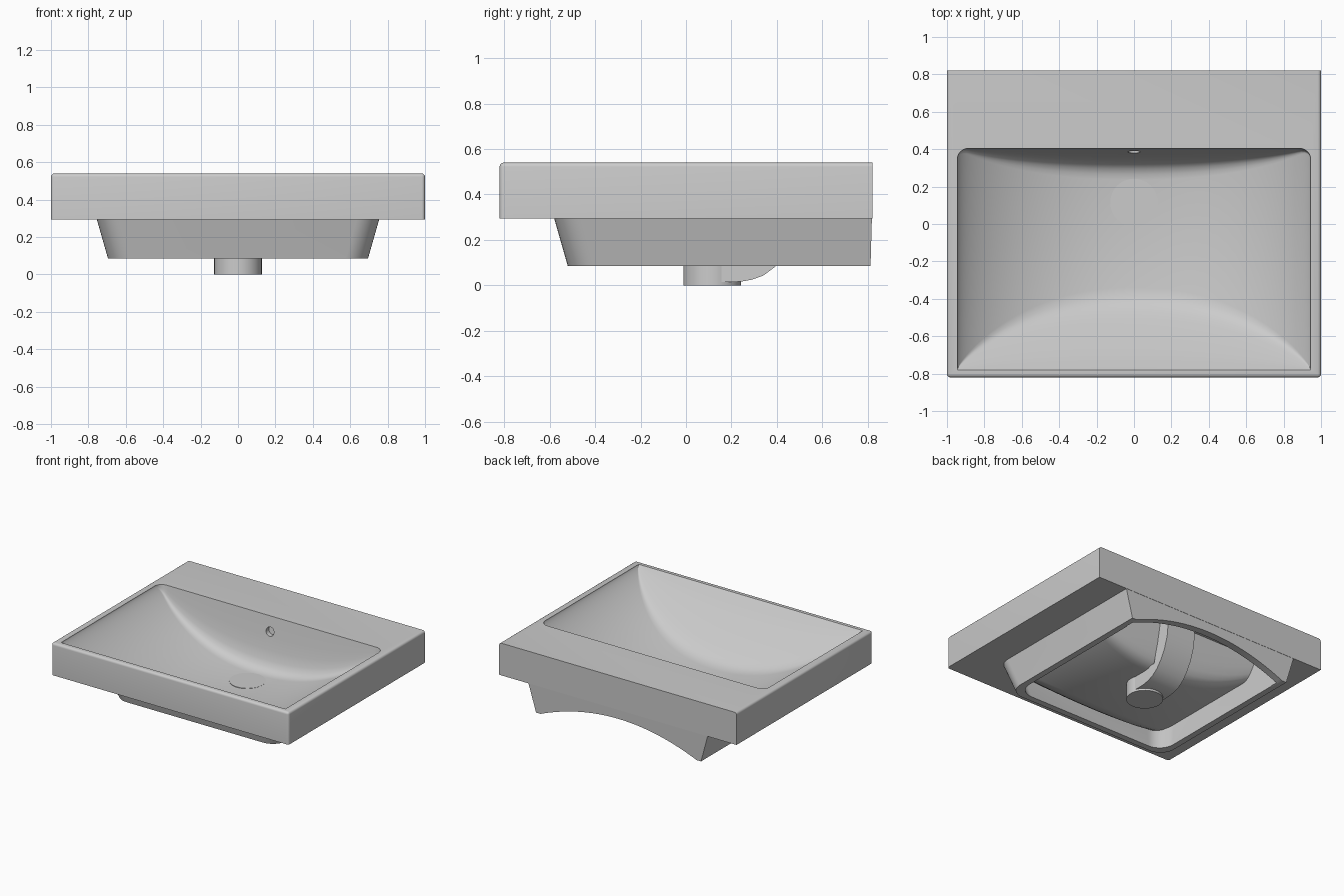
import bpy, bmesh, math

if "Cube" in bpy.data.objects:
    bpy.data.objects.remove(bpy.data.objects["Cube"], do_unlink=True)

ceramic = bpy.data.materials.new("light_grey_ceramic")
ceramic.use_nodes = True
ceramic.diffuse_color = (0.6, 0.6, 0.6, 1)
ceramic.node_tree.nodes["Principled BSDF"].inputs["Base Color"].default_value = (0.6, 0.6, 0.6, 1)

RIM = 0.54       # height of the top surface
UNDER = 0.295    # underside of the slab


def make_object(name, bm):
    bmesh.ops.recalc_face_normals(bm, faces=bm.faces)
    mesh = bpy.data.meshes.new(name)
    bm.to_mesh(mesh)
    bm.free()
    mesh.materials.append(ceramic)
    obj = bpy.data.objects.new(name, mesh)
    bpy.context.collection.objects.link(obj)
    return obj


def loft(name, rings):
    """Closed solid through a list of rings with equal point counts."""
    bm = bmesh.new()
    loops = [[bm.verts.new(p) for p in ring] for ring in rings]
    for a, b in zip(loops, loops[1:]):
        for i in range(len(a)):
            j = (i + 1) % len(a)
            bm.faces.new((a[i], a[j], b[j], b[i]))
    bm.faces.new(loops[0])
    bm.faces.new(loops[-1])
    return make_object(name, bm)


def cylinder(name, radius, start, end):
    """Round bar along z or y between two points."""
    along_y = start[1] != end[1]
    rings = []
    for c in (start, end):
        ring = []
        for i in range(48):
            a = math.tau * i / 48
            u, v = radius * math.cos(a), radius * math.sin(a)
            ring.append((c[0] + u, c[1], c[2] + v) if along_y else (c[0] + u, c[1] + v, c[2]))
        rings.append(ring)
    return loft(name, rings)


def activate(obj):
    bpy.ops.object.select_all(action="DESELECT")
    obj.select_set(True)
    bpy.context.view_layer.objects.active = obj


def combine(target, tool, operation):
    tool.hide_render = True
    mod = target.modifiers.new("combine", "BOOLEAN")
    mod.operation, mod.solver, mod.object = operation, "EXACT", tool
    activate(target)
    bpy.ops.object.modifier_apply(modifier=mod.name)
    bpy.data.objects.remove(tool, do_unlink=True)


def smooth(obj):
    activate(obj)
    bpy.ops.object.shade_smooth_by_angle(angle=math.radians(25))


# Bowl cross-section: (run, depth) fractions for the front slope and back wall
FRONT = [(0, 0), (.12, .15), (.25, .3), (.5, .56), (.7, .76), (.82, .87), (.92, .94), (1.02, .98), (1.15, 1)]
BACK = [(1.7, 1), (1.4, .99), (1.1, .96), (.85, .9), (.65, .8), (.45, .62), (.25, .36), (0, 0)]


def bowl(name, half, front, back, depth, top, lid):
    """Trough-shaped solid, deepest along its middle, with rounded back corners."""
    rings, count, r = [], 48, 0.06
    for i in range(count + 1):
        x = half * math.sin(math.pi * (i / count - 0.5))
        u = min(1, abs(x) / half)
        d = depth * max(0, 1 - u ** 2.2) ** 0.8 + 0.003
        dx = max(0, abs(x) - (half - r))
        yb = back - r + math.sqrt(max(0, r * r - dx * dx))
        ring = [(x, front + d * s, top - d * t) for s, t in FRONT]
        ring += [(x, yb - 0.26 * d * s, top - d * t) for s, t in BACK]
        ring += [(x, yb, lid), (x, front, lid)]
        rings.append(ring)
    return loft(name, rings)


def outline(half, front, back, z, r=0.12):
    """Plan of the skirt: square at the back, rounded front corners."""
    pts = [(half, back, z), (-half, back, z)]
    for side, first in ((-1, 180), (1, 270)):
        for i in range(11):
            a = math.radians(first + 9 * i)
            pts.append((side * (half - r) + r * math.cos(a), front + r + r * math.sin(a), z))
    return pts


# Slab with softened top and front edges
bm = bmesh.new()
bmesh.ops.create_cube(bm, size=1)
for v in bm.verts:
    v.co = (v.co.x * 2, v.co.y * 1.64, RIM if v.co.z > 0 else UNDER)
soft = [e for e in bm.edges
        if not all(v.co.z < 0.4 for v in e.verts) and not all(v.co.y > 0 for v in e.verts)]
bmesh.ops.bevel(bm, geom=soft, offset=0.018, segments=4, profile=0.5, affect="EDGES")
basin = make_object("basin", bm)

# Tapered skirt under the slab, hollowed out from below
combine(basin, loft("skirt", [outline(.695, -.52, .812, .085),
                              outline(.755, -.58, .818, UNDER),
                              outline(.755, -.58, .81, .4)]), "UNION")
combine(basin, loft("hollow", [outline(.635, -.46, .76, .03),
                               outline(.74, -.565, .76, .46)]), "DIFFERENCE")

# Arched opening in the back wall
arch = [(x / 20 * 0.67, 0.08 + 0.145 * (1 - (x / 20) ** 2)) for x in range(-20, 21)]
arch += [(0.67, -0.05), (-0.67, -0.05)]
combine(basin, loft("arch", [[(x, y, z) for x, z in arch] for y in (0.7, 0.9)]), "DIFFERENCE")

# Bowl shell, then the bowl itself
combine(basin, bowl("bowl_shell", .972, -.79, .445, .417, RIM - .005, RIM - .004), "UNION")
combine(basin, bowl("bowl_space", .945, -.78, .405, .38, RIM, RIM + .1), "DIFFERENCE")

# Overflow hole in the back wall of the bowl
combine(basin, cylinder("overflow_hole", .033, (0, .3, .43), (0, .425, .43)), "DIFFERENCE")
smooth(basin)

# Drain outlet
smooth(cylinder("drain_outlet", .127, (0, .115, 0), (0, .115, .161)))

# Overflow channel from the back wall down to the drain
channel = [(.12, .015), (.24, .016), (.29, .025), (.34, .043), (.39, .08), (.43, .13), (.47, .2),
           (.5, .29), (.51, .38), (.51, .47), (.426, .47), (.41, .35), (.36, .135), (.12, .135)]
smooth(loft("overflow_channel", [[(x, y, z) for y, z in channel] for x in (-.12, .12)]))
